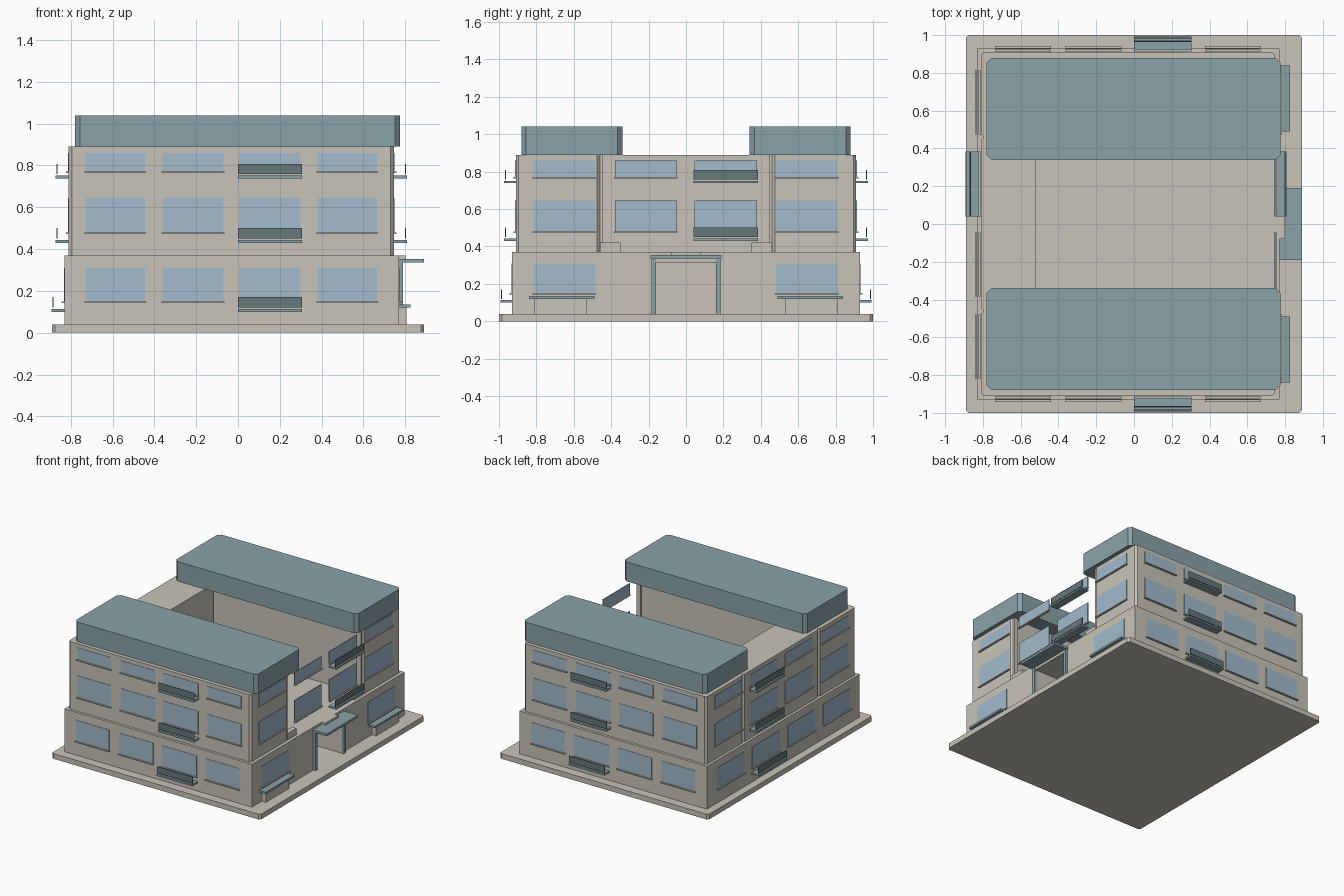
import bpy
import bmesh

cube = bpy.data.objects.get("Cube")
if cube:
    bpy.data.objects.remove(cube, do_unlink=True)


def material(name, colour):
    m = bpy.data.materials.new(name)
    m.use_nodes = True
    m.diffuse_color = (*colour, 1)
    bsdf = next(n for n in m.node_tree.nodes if n.type == 'BSDF_PRINCIPLED')
    bsdf.inputs["Base Color"].default_value = (*colour, 1)
    bsdf.inputs["Roughness"].default_value = 0.8
    return m


STONE = material("warm stone", (0.58, 0.55, 0.48))
TEAL = material("slate teal", (0.25, 0.37, 0.40))
GLASS = material("window blue", (0.36, 0.50, 0.61))
DARK = material("dark teal", (0.13, 0.19, 0.20))


def prism(name, outline, z0, z1, mat):
    """Extrude a plan outline upward."""
    bm = bmesh.new()
    base = bm.faces.new([bm.verts.new((x, y, z0)) for x, y in outline])
    top = bmesh.ops.extrude_face_region(bm, geom=[base])["geom"]
    bmesh.ops.translate(bm, vec=(0, 0, z1 - z0),
                        verts=[v for v in top if isinstance(v, bmesh.types.BMVert)])
    bmesh.ops.recalc_face_normals(bm, faces=bm.faces)
    mesh = bpy.data.meshes.new(name)
    bm.to_mesh(mesh)
    bm.free()
    mesh.materials.append(mat)
    ob = bpy.data.objects.new(name, mesh)
    bpy.context.collection.objects.link(ob)
    return ob


def box(name, xs, ys, zs, mat, c=0.0):
    """Box between ranges, with vertical corners chamfered by c."""
    (x0, x1), (y0, y1) = sorted(xs), sorted(ys)
    if c:
        outline = [(x0 + c, y0), (x1 - c, y0), (x1, y0 + c), (x1, y1 - c),
                   (x1 - c, y1), (x0 + c, y1), (x0, y1 - c), (x0, y0 + c)]
    else:
        outline = [(x0, y0), (x1, y0), (x1, y1), (x0, y1)]
    return prism(name, outline, *zs, mat)


def wall_box(name, side, wall, span, out, zs, mat):
    """Box on a wall; out is the range measured outward from the wall plane."""
    sign = 1 if wall > 0 else -1
    depth = (wall + sign * out[0], wall + sign * out[1])
    if side == "x":
        return box(name, depth, span, zs, mat)
    return box(name, span, depth, zs, mat)


def window(name, side, wall, span, z0, z1):
    wall_box(name + "_window", side, wall, span, (-0.003, 0.003), (z0, z1), GLASS)
    sill = (span[0] - 0.005, span[1] + 0.005)
    wall_box(name + "_sill", side, wall, sill, (-0.003, 0.013), (z0 - 0.007, z0), STONE)


def balcony(name, side, wall, span, z):
    wall_box(name + "_balcony_floor", side, wall, span, (0, 0.063), (z, z + 0.013), TEAL)
    wall_box(name + "_balcony_panel", side, wall, span, (0.053, 0.058),
             (z + 0.02, z + 0.07), DARK)


# Base slab
box("base_slab", (-0.89, 0.89), (-1, 1), (0, 0.04), STONE, 0.015)

# Ground floor with a recessed doorway, and the band above it
prism("ground_floor", [(-0.83, -0.93), (0.77, -0.93), (0.77, -0.16), (0.2, -0.16),
                       (0.2, 0.16), (0.77, 0.16), (0.77, 0.93), (-0.83, 0.93)],
      0.04, 0.32, STONE)
box("ground_floor_band", (-0.83, 0.77), (-0.93, 0.93), (0.32, 0.37), STONE)

# Upper block linking the two wings behind the open terrace
box("upper_link", (-0.81, -0.52), (-0.46, 0.46), (0.37, 0.89), STONE, 0.015)

for s, label in ((-1, "front"), (1, "back")):
    # Upper wing and roof
    box(label + "_wing", (-0.81, 0.745), (s * 0.46, s * 0.91), (0.37, 0.89), STONE, 0.015)
    box(label + "_roof", (-0.78, 0.775), (s * 0.34, s * 0.88), (0.89, 1.04), TEAL, 0.025)

    # Terrace edge posts and low stub walls
    box(label + "_terrace_post", (0.70, 0.735), (s * 0.445, s * 0.46), (0.37, 0.89), STONE)
    box(label + "_stub_wall", (0.705, 0.745), (s * 0.35, s * 0.46), (0.37, 0.42), STONE)

    # Ground planters with flat ledges beside the entrance
    box(label + "_planter", (0.77, 0.805), (s * 0.53, s * 0.81), (0.04, 0.12), STONE)
    box(label + "_planter_ledge", (0.77, 0.825), (s * 0.49, s * 0.84), (0.12, 0.135), TEAL)

    # Door posts
    box(label + "_door_post", (0.74, 0.79), (s * 0.16, s * 0.185), (0.04, 0.335), TEAL)

# Entrance canopy
box("door_lintel", (0.765, 0.785), (-0.16, 0.16), (0.315, 0.335), STONE)
box("entrance_canopy", (0.765, 0.89), (-0.19, 0.19), (0.335, 0.353), TEAL)
box("canopy_hanger", (0.765, 0.80), (-0.08, 0.08), (0.353, 0.37), STONE)

# Windows and balconies: floor name, window heights, balcony height
FLOORS = [("ground", 0.15, 0.31, 0.10), ("middle", 0.48, 0.645, 0.43),
          ("top", 0.77, 0.86, 0.738)]
LONG_BAYS = [(-0.73, -0.445), (-0.36, -0.07), (0.005, 0.30), (0.38, 0.665)]
SHORT_BAYS = [(-0.815, -0.485), (-0.38, -0.05), (0.045, 0.38), (0.48, 0.81)]

for floor, z0, z1, zb in FLOORS:
    ground = floor == "ground"
    y = 0.93 if ground else 0.91
    walls = [("front", "y", -y, LONG_BAYS), ("back", "y", y, LONG_BAYS),
             ("left", "x", -0.83 if ground else -0.81, SHORT_BAYS),
             ("right", "x", 0.77 if ground else 0.745, SHORT_BAYS)]
    for label, side, wall, bays in walls:
        for i, span in enumerate(bays):
            if ground and label == "right" and i in (1, 2):
                continue  # entrance bays
            name = f"{floor}_{label}_{i + 1}"
            window(name, side, wall, span, z0, z1)
            if i == 2:
                balcony(name, side, wall, (span[0] - 0.004, span[1] + 0.005), zb)
